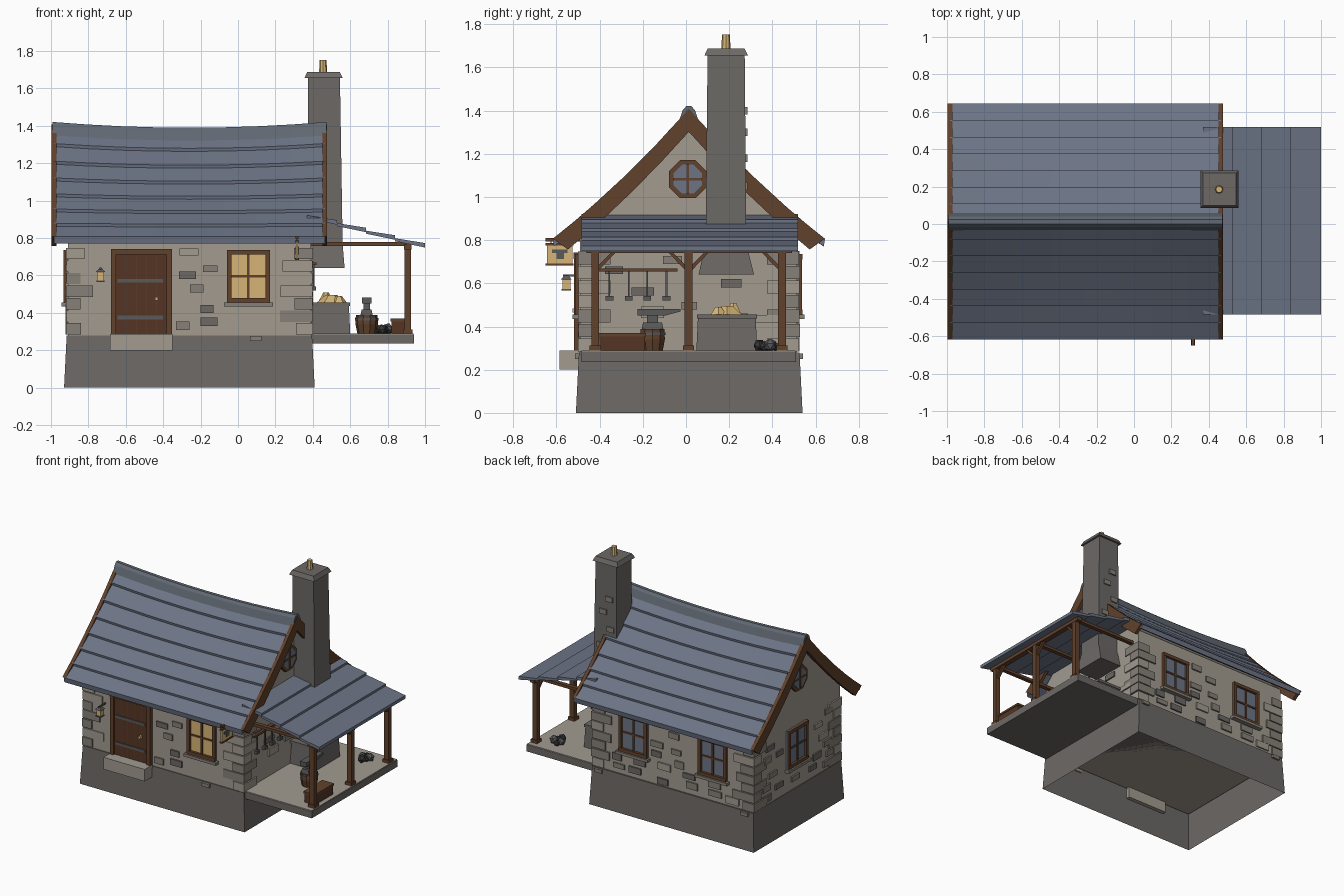
import bpy, bmesh, math, random
from mathutils import Vector, Matrix

random.seed(7)
old = bpy.data.objects.get("Cube")
if old:
    bpy.data.objects.remove(old, do_unlink=True)


def material(name, *rgb):
    m = bpy.data.materials.new(name)
    m.use_nodes = True
    m.diffuse_color = (*rgb, 1)
    m.node_tree.nodes["Principled BSDF"].inputs["Base Color"].default_value = (*rgb, 1)
    return m


PLASTER = material("pale plaster", .36, .33, .28)
STONE = material("warm stone", .24, .22, .19)
GREY = material("grey masonry", .15, .14, .13)
SLATE = material("blue slate", .15, .175, .235)
RIDGE = material("ridge slate", .12, .14, .17)
WOOD = material("brown timber", .12, .053, .024)
DOOR = material("dark door wood", .09, .036, .018)
GLOW = material("warm glow", .67, .46, .18)
IRON = material("iron", .10, .10, .105)
COAL = material("coal", .04, .04, .042)


def finish(name, bm, mat):
    bmesh.ops.recalc_face_normals(bm, faces=bm.faces)
    mesh = bpy.data.meshes.new(name)
    bm.to_mesh(mesh)
    bm.free()
    mesh.materials.append(mat)
    ob = bpy.data.objects.new(name, mesh)
    bpy.context.collection.objects.link(ob)
    return ob


def loft(name, rings, mat, bottom=True):
    """Skin a stack of closed rings and cap the ends."""
    bm = bmesh.new()
    rows = [[bm.verts.new(p) for p in ring] for ring in rings]
    for a, b in zip(rows, rows[1:]):
        for i in range(len(a)):
            j = (i + 1) % len(a)
            bm.faces.new((a[i], a[j], b[j], b[i]))
    if bottom:
        bm.faces.new(rows[0])
    bm.faces.new(rows[-1])
    return finish(name, bm, mat)


def rect(x0, x1, y0, y1, z):
    return [(x0, y0, z), (x1, y0, z), (x1, y1, z), (x0, y1, z)]


def box(name, x, y, z, mat, shrink=0, bottom=True):
    (x0, x1), (y0, y1), (z0, z1) = sorted(x), sorted(y), sorted(z)
    s = shrink
    return loft(name, [rect(x0, x1, y0, y1, z0), rect(x0 + s, x1 - s, y0 + s, y1 - s, z1)], mat, bottom)


def prism(name, axis, pts, t0, t1, mat):
    place = (lambda t, a, b: (t, a, b)) if axis == "x" else (lambda t, a, b: (a, t, b))
    return loft(name, [[place(t, a, b) for a, b in pts] for t in (t0, t1)], mat)


def drum(name, centre, levels, sides, mat):
    """Turned shape from (height, radius) levels."""
    cx, cy = centre
    rings = [[(cx + r * math.cos(math.tau * k / sides), cy + r * math.sin(math.tau * k / sides), z)
              for k in range(sides)] for z, r in levels]
    return loft(name, rings, mat)


# House body: open-bottomed foundation and gabled walls
LEFT, RIGHT, FRONT, BACK, MID, BASE = -.91, .39, -.49, .515, .013, .28
END0, END1 = -.985, .465


def roof_z(d, x=END0):
    sag = 1 - ((x - (END0 + END1) / 2) / ((END1 - END0) / 2)) ** 2
    return 1.39 - 1.13 * d + .28 * d * d - .03 * sag * max(0, 1 - d / .62)


box("foundation", (-.93, .41), (-.51, .54), (0, BASE), GREY, .014, bottom=False)
gable = [(FRONT, BASE), (BACK, BASE)]
gable += [(y, roof_z(abs(y - MID)) - .05) for y in (BACK, .35, .18, MID, -.155, -.325, FRONT)]
prism("walls", "x", gable, LEFT, RIGHT, PLASTER)

# Sagging slate courses and gable boards
ROWS, REACH = 7, .625
for s in (-1, 1):
    for i in range(ROWS):
        d0, d1 = REACH * i / ROWS, REACH * (i + 1) / ROWS
        rings = []
        for k in range(9):
            x = END0 + (END1 - END0) * k / 8
            a, b = roof_z(d0, x), roof_z(d1, x)
            rings.append([(x, MID + s * d, z) for d, z in
                          ((d0, a - .03), (d0, a), (d1 + .006, b + .014), (d1, b - .022))])
        loft("slate_course", rings, SLATE)
    for x0, x1 in ((END0 - .012, END0 + .014), (END1 - .014, END1 + .01)):
        outer = [(d, roof_z(d) + .018) for d in (0, .15, .3, .45, .54, .63)]
        inner = [(d, roof_z(d) - .088) for d in (.56, .48, .4, .27, .13, 0)]
        prism("gable_board", "x", [(MID + s * d, z) for d, z in outer + inner], x0, x1, WOOD)
cap = [(-.048, -.045), (-.028, .012), (-.012, .03), (.012, .03), (.028, .012), (.048, -.045)]
loft("ridge_cap", [[(x, MID + y, roof_z(0, x) + z) for y, z in cap]
                   for x in [END0 - .008 + (END1 - END0 + .016) * k / 8 for k in range(9)]], RIDGE)

# Fittings are placed by wall side, distance along it, and depth outwards
def on_wall(name, side, u, depth, z, mat):
    along_x = side in ("front", "back")
    start, sign = {"front": (FRONT, -1), "back": (BACK, 1), "left": (LEFT, -1), "right": (RIGHT, 1)}[side]
    out = [start + sign * d for d in depth]
    return box(name, u if along_x else out, out if along_x else u, z, mat)


def window(side, u, glass):
    w, z0, z1, bar = .115, .455, .735, .024
    on_wall("window_pane", side, (u - w, u + w), (-.01, .006), (z0, z1), glass)
    for s in (-1, 1):
        on_wall("window_jamb", side, (u + s * w, u + s * (w - bar)), (-.01, .022), (z0, z1), WOOD)
    for z in (z0, z1 - bar):
        on_wall("window_rail", side, (u - w, u + w), (-.01, .024), (z, z + bar), WOOD)
    on_wall("window_mullion", side, (u - .006, u + .006), (0, .014), (z0, z1), WOOD)
    on_wall("window_transom", side, (u - w, u + w), (0, .013), (.59, .602), WOOD)
    on_wall("window_sill", side, (u - w - .016, u + w + .016), (-.01, .035), (z0 - .02, z0), STONE)


OPENINGS = {"front": [.055, -.517], "back": [.06, -.585], "left": [.02], "right": []}
window("front", .055, GLOW)
for side, u in (("back", .06), ("back", -.585), ("left", .02)):
    window(side, u, SLATE)

# Octagonal gable windows
for x, s in ((LEFT, -1), (RIGHT, 1)):
    for name, r, t, mat in (("round_frame", .095, .022, WOOD), ("round_pane", .072, .025, SLATE)):
        ring = [(MID - .005 + r * math.cos(math.tau * (k + .5) / 8), 1.083 + r * math.sin(math.tau * (k + .5) / 8))
                for k in range(8)]
        prism(name, "x", ring, x, x + s * t, mat)
    box("round_mullion", (x, x + s * .03), (MID - .011, MID + .001), (1.015, 1.15), WOOD)
    box("round_transom", (x, x + s * .03), (MID - .072, MID + .062), (1.077, 1.089), WOOD)

# Door and doorstep
on_wall("door_panel", "front", (-.66, -.375), (-.01, .012), (BASE, .72), DOOR)
for u in (-.68, -.381):
    on_wall("door_post", "front", (u, u + .028), (-.01, .028), (BASE, .74), WOOD)
on_wall("door_lintel", "front", (-.68, -.353), (-.01, .03), (.712, .742), WOOD)
for k in range(1, 5):
    on_wall("door_seam", "front", (-.655 + k * .055, -.652 + k * .055), (0, .014), (BASE, .712), WOOD)
for z in (.375, .572):
    on_wall("door_strap", "front", (-.645, -.4), (0, .019), (z - .01, z + .01), IRON)
on_wall("door_knob", "front", (-.445, -.427), (0, .035), (.466, .484), GLOW)
box("doorstep", (-.685, -.35), (-.585, -.47), (.2, .288), PLASTER)

# Corner quoins, alternating long and short
for y, sy in ((FRONT, -1), (BACK, 1)):
    for x, sx in ((LEFT, -1), (RIGHT, 1)):
        for i in range(7):
            z, lx, ly = BASE + .005 + i * .067, *((.15, .08) if i % 2 else (.085, .14))
            p = .007 + .006 * random.random()
            lx += random.uniform(-.02, .02)
            box("quoin", (x + sx * p, x - sx * lx), (y + sy * p, y - sy * ly), (z, z + .06),
                random.choice((PLASTER, STONE, STONE)))

# Scattered raised wall stones
for side, count, lo, hi in (("front", 7, -.72, .22), ("back", 30, -.76, .24), ("left", 18, -.36, .38), ("right", 9, -.36, .38)):
    done = []
    for attempt in range(400):
        u, z = random.uniform(lo, hi), random.uniform(.31, .73)
        w, h = random.uniform(.035, .055), random.uniform(.017, .027)
        blocked = any(abs(u - c) < w + .14 + .04 * (c < -.5) and z > .41 - .15 * (side == "front") for c in OPENINGS[side])
        if blocked or any(abs(u - a) < .12 and abs(z - b) < .062 for a, b in done) or len(done) >= count:
            continue
        done.append((u, z))
        on_wall("wall_stone", side, (u - w, u + w), (-.01, .011), (z - h, z + h),
                random.choice((STONE, STONE, GREY, PLASTER)))
for x, y in ((.095, -.503), (-.85, .53), (.34, .53)):
    box("foundation_stone", (x - .03, x + .03), (y - .012, y + .012), (.25, .275), STONE)

# Chimney with cap, pot and smoke hood
loft("chimney", [rect(.37, .56, .09, .28, .74), rect(.375, .545, .1, .272, 1.66)], GREY)
loft("chimney_cap", [rect(.355, .56, .085, .287, 1.655), rect(.37, .545, .1, .272, 1.687)], GREY)
drum("chimney_pot", (.455, .185), [(1.68, .022), (1.752, .018)], 8, GLOW)
loft("smoke_hood", [rect(RIGHT, .57, .058, .315, .64), rect(RIGHT, .56, .085, .285, .76)], GREY)
for x, z in ((.43, 1.4), (.48, 1.3), (.42, 1.18), (.5, 1.05)):
    box("chimney_stone", (x - .028, x + .028), (.26, .285), (z - .018, z + .018), STONE)

# Workshop porch: floor, posts, beams, braces and board roof
box("porch_slab", (.39, .94), (-.485, .51), (.235, .284), GREY)
box("porch_floor", (.39, .938), (-.483, .508), (.284, .29), PLASTER)
POSTS = (-.42, .012, .445)
for y in POSTS:
    box("porch_post", (.89, .926), (y - .018, y + .018), (.29, .765), WOOD)
    box("post_foot", (.882, .934), (y - .026, y + .026), (.29, .312), WOOD)
    box("porch_rafter", (RIGHT, .925), (y - .015, y + .015), (.757, .778), WOOD)
    for s in (-1, 1):
        if abs(y + s * .1) < .46:
            prism("post_brace", "x", [(y + s * a, z) for a, z in ((.01, .655), (.01, .68), (.085, .755), (.105, .755))],
                  .897, .919, WOOD)
box("porch_beam", (.888, .928), (-.46, .49), (.74, .768), WOOD)


def lean_z(x):
    return .925 - .26 * (x - .37)


edges = (.37, .53, .685, .84, 1)
for a, b in zip(edges, edges[1:]):
    prism("porch_roof_board", "y", [(a, lean_z(a) - .02), (a, lean_z(a) - .004), (b, lean_z(b) + .012), (b, lean_z(b) - .012)],
          -.483, .518, SLATE)

# Forge hearth with embers
box("forge", (RIGHT, .6), (.048, .33), (.288, .437), GREY, .007)
box("forge_rim", (RIGHT, .6), (.05, .328), (.437, .456), GREY)
for x, y, r, h in ((.5, .19, .095, .04), (.47, .22, .05, .052), (.54, .15, .05, .035)):
    drum("embers", (x, y), [(.454, r * .85), (.456 + h, r * .3)], 6, GLOW)

# Anvil on its stump
drum("anvil_stump", (.688, -.155), [(.29, .05), (.34, .06), (.388, .058)], 10, WOOD)
drum("stump_band", (.688, -.155), [(.36, .062), (.372, .062)], 10, IRON)
box("anvil_foot", (.655, .72), (-.205, -.105), (.388, .418), IRON, .006)
box("anvil_waist", (.67, .705), (-.18, -.13), (.418, .455), IRON)
prism("anvil_top", "x", [(-.225, .45), (-.1, .45), (-.025, .47), (-.025, .482), (-.225, .482)], .662, .713, IRON)

# Tool rack on the porch wall
box("tool_rail", (RIGHT, .42), (-.41, -.04), (.655, .67), WOOD)
for y in (-.355, -.265, -.18, -.09):
    box("tool_handle", (.402, .41), (y - .004, y + .004), (.535, .656), IRON)
    box("tool_head", (.395, .417), (y - .018, y + .018), (.52, .542), IRON)

# Crate and coal heap
box("crate", (.82, .905), (-.4, -.19), (.29, .365), DOOR)
box("crate_lid", (.815, .91), (-.405, -.185), (.355, .37), WOOD)
for x, y, r in ((.77, .34, .03), (.8, .39, .032), (.745, .385, .028), (.785, .365, .026), (.76, .415, .022)):
    bm = bmesh.new()
    bmesh.ops.create_icosphere(bm, subdivisions=1, radius=r,
                               matrix=Matrix.Translation((x, y, .29 + r * .75)) @ Matrix.Rotation(x * 50, 4, "Y"))
    finish("coal_lump", bm, random.choice((COAL, IRON)))

# Wall lantern beside the door
box("lantern_arm", (-.74, -.73), (-.57, FRONT), (.632, .642), IRON)
box("lantern_body", (-.753, -.717), (-.572, -.536), (.572, .618), GLOW)
box("lantern_top", (-.76, -.71), (-.579, -.529), (.618, .636), IRON, .016)
box("lantern_base", (-.757, -.713), (-.576, -.532), (.566, .574), IRON)

# Hanging sign under the eave
box("sign_arm", (.308, .324), (-.65, FRONT), (.795, .811), WOOD)
box("sign_board", (.31, .322), (-.645, -.525), (.69, .78), GLOW)
for z in (.682, .776):
    box("sign_frame", (.306, .326), (-.65, -.52), (z, z + .01), WOOD)
for y in (-.625, -.55):
    box("sign_hanger", (.313, .319), (y - .003, y + .003), (.78, .8), IRON)
box("sign_emblem", (.307, .325), (-.62, -.55), (.74, .756), IRON)
box("sign_emblem_foot", (.307, .325), (-.6, -.565), (.712, .74), IRON, .0)
